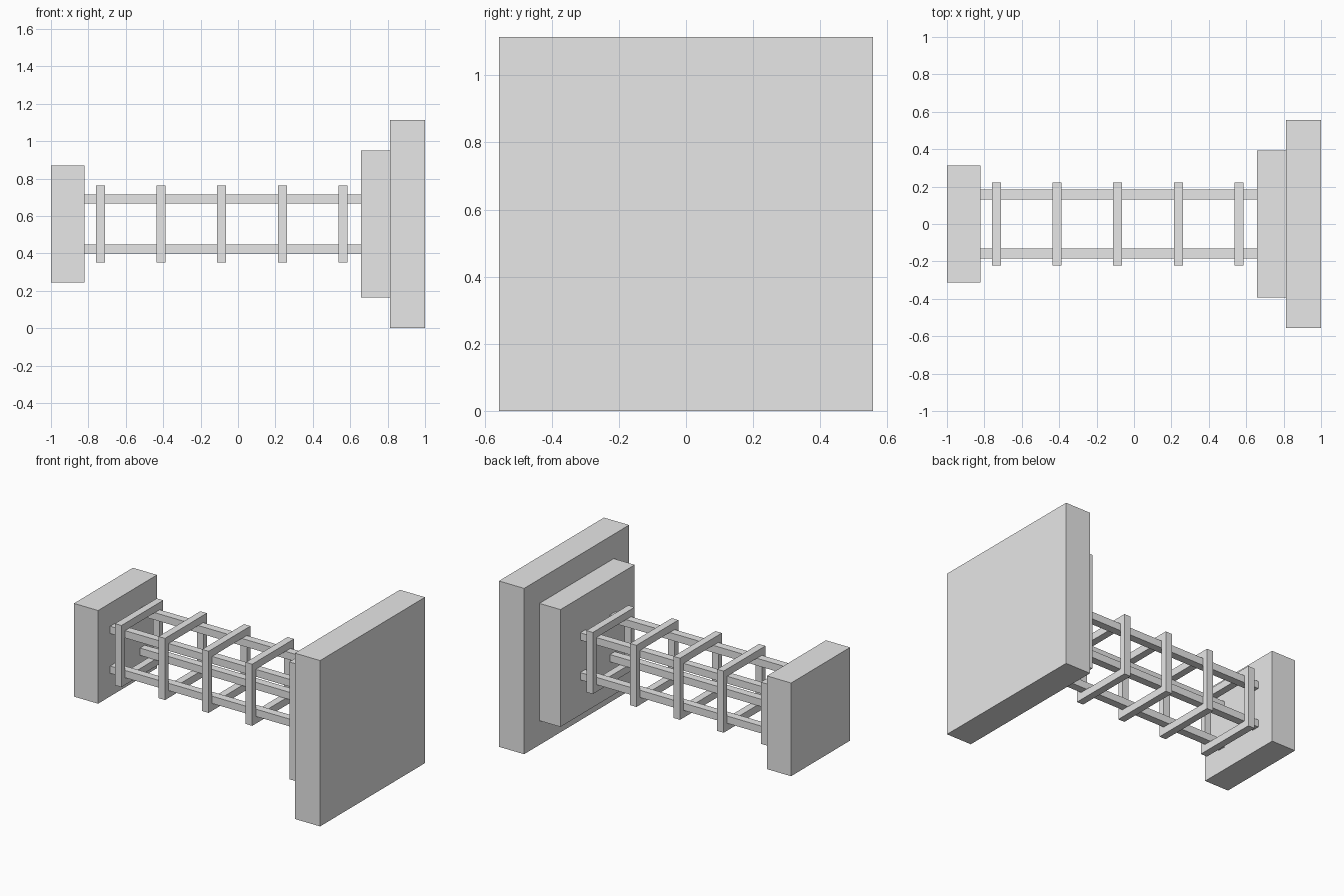
import bpy

cube = bpy.data.objects.get("Cube")
if cube:
    bpy.data.objects.remove(cube, do_unlink=True)

GREY = (0.8, 0.8, 0.8, 1.0)
grey = bpy.data.materials.new("plain_grey")
grey.use_nodes = True
grey.diffuse_color = GREY
grey.node_tree.nodes["Principled BSDF"].inputs["Base Color"].default_value = GREY

AXIS_Z = 0.557  # height of the shared long axis


def box(name, x0, x1, y0, y1, z0, z1):
    """Axis-aligned box; z is measured from the long axis."""
    bpy.ops.mesh.primitive_cube_add(
        size=1, location=((x0 + x1) / 2, (y0 + y1) / 2, AXIS_Z + (z0 + z1) / 2))
    ob = bpy.context.object
    ob.name = name
    ob.scale = (x1 - x0, y1 - y0, z1 - z0)
    bpy.ops.object.transform_apply(location=False, rotation=False, scale=True)
    ob.data.materials.append(grey)
    return ob


def plate(name, x0, x1, half):
    return box(name, x0, x1, -half, half, -half, half)


# Square end blocks
plate("small_end_block", -1.0, -0.821, 0.313)
plate("inner_step_block", 0.657, 0.813, 0.394)
plate("large_end_block", 0.813, 1.0, AXIS_Z)

# Four long rails joining the blocks
RAIL_Y, RAIL_Z = (0.132, 0.184), (0.109, 0.158)
for side, sy in (("front", -1), ("back", 1)):
    for level, sz in (("lower", -1), ("upper", 1)):
        ys = sorted(sy * v for v in RAIL_Y)
        zs = sorted(sz * v for v in RAIL_Z)
        box(f"{side}_{level}_rail", -0.821, 0.657, *ys, *zs)

# Five rectangular hoops wrapped around the rails
HOOP_Y, HOOP_Z, HALF_W = 0.222, 0.207, 0.024
for i in range(5):
    x = -0.735 + i * 0.324
    x0, x1 = x - HALF_W, x + HALF_W
    for side, s in (("front", -1), ("back", 1)):
        ys = sorted((s * RAIL_Y[1], s * HOOP_Y))
        box(f"hoop_{i + 1}_{side}_post", x0, x1, *ys, -HOOP_Z, HOOP_Z)
    for level, s in (("lower", -1), ("upper", 1)):
        zs = sorted((s * RAIL_Z[1], s * HOOP_Z))
        box(f"hoop_{i + 1}_{level}_bar", x0, x1, -RAIL_Y[1], RAIL_Y[1], *zs)
